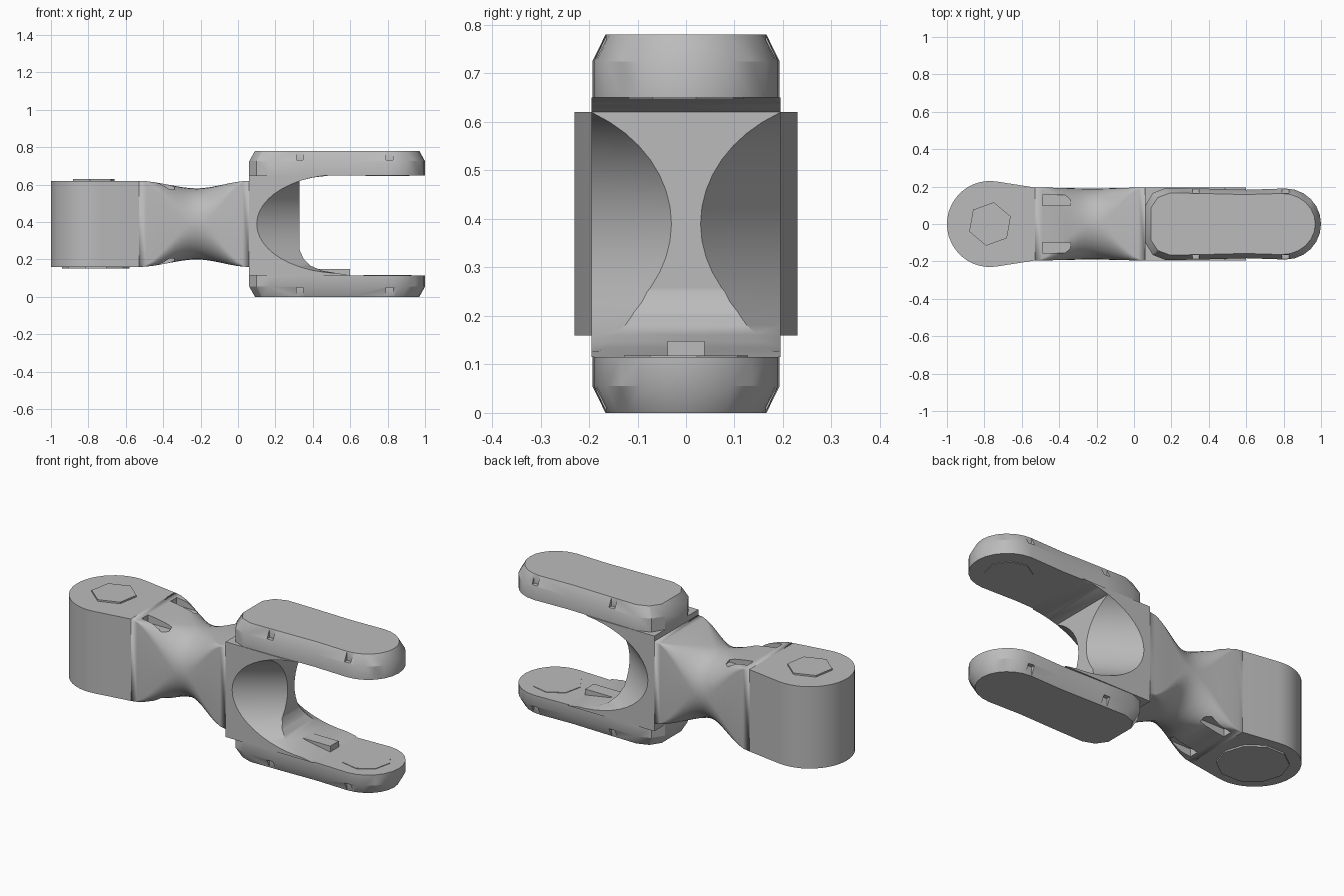
import bpy, bmesh, math
from mathutils import Matrix, Vector

if "Cube" in bpy.data.objects:
    bpy.data.objects.remove(bpy.data.objects["Cube"])

MID = 0.39           # height of the link's axis
HALF_W = 0.195       # half width of the body
HALF_H = 0.23        # half height of the body

grey = bpy.data.materials.new("plain_grey")
grey.use_nodes = True
colour = (0.5, 0.5, 0.5, 1)
grey.diffuse_color = colour
grey.node_tree.nodes["Principled BSDF"].inputs["Base Color"].default_value = colour


def finish(name, bm):
    bmesh.ops.remove_doubles(bm, verts=bm.verts, dist=1e-5)
    bmesh.ops.recalc_face_normals(bm, faces=bm.faces)
    mesh = bpy.data.meshes.new(name)
    bm.to_mesh(mesh)
    bm.free()
    mesh.materials.append(grey)
    obj = bpy.data.objects.new(name, mesh)
    bpy.context.collection.objects.link(obj)
    return obj


def loft(name, rings):
    """Skin a list of equal-length rings and cap both ends."""
    bm = bmesh.new()
    rows = [[bm.verts.new(p) for p in ring] for ring in rings]
    n = len(rows[0])
    for a, b in zip(rows, rows[1:]):
        for i in range(n):
            j = (i + 1) % n
            bm.faces.new((a[i], a[j], b[j], b[i]))
    bm.faces.new(rows[0])
    bm.faces.new(rows[-1])
    return finish(name, bm)


def prism(name, plan, z0, z1):
    return loft(name, [[(x, y, z) for x, y in plan] for z in (z0, z1)])


def arc(cx, r, start, end, steps):
    angles = [math.radians(start + (end - start) * i / steps) for i in range(steps + 1)]
    return [(cx + r * math.cos(a), r * math.sin(a)) for a in angles]


def polygon(cx, r, sides, turn):
    return arc(cx, r, turn, turn + 360, sides)[:-1]


def box(x0, x1, y0, y1, z0, z1):
    return prism("cutter", [(x0, y0), (x1, y0), (x1, y1), (x0, y1)], z0, z1)


def cut(obj, cutters):
    for cutter in cutters:
        mod = obj.modifiers.new("cut", "BOOLEAN")
        mod.operation, mod.solver, mod.object = "DIFFERENCE", "EXACT", cutter
        cutter.hide_render = True
    bpy.context.view_layer.update()
    graph = bpy.context.evaluated_depsgraph_get()
    mesh = bpy.data.meshes.new_from_object(obj.evaluated_get(graph))
    obj.modifiers.clear()
    obj.data = mesh
    for cutter in cutters:
        bpy.data.objects.remove(cutter)


parts = []

# Pivot barrel: teardrop plan with thin faceted caps
barrel = [(-0.53, HALF_W)] + arc(-0.77, 0.23, 81, 279, 24) + [(-0.53, -HALF_W)]
parts.append(prism("pivot_barrel", barrel, MID - HALF_H, MID + HALF_H))
parts.append(prism("pivot_top_cap", polygon(-0.77, 0.118, 6, 80), 0.61, 0.629))
parts.append(prism("pivot_bottom_cap", polygon(-0.76, 0.18, 10, 0), 0.151, 0.17))

# Waist: rectangular ends blending into a round middle
def waist_ring(x, t):
    ring = []
    for quarter in range(4):
        for i in range(9):
            a = math.radians(90 * quarter + 90 * i / 8)
            corner = math.radians(90 * quarter + 45)
            cy = math.copysign(HALF_W, math.cos(corner))
            cz = math.copysign(HALF_H, math.sin(corner))
            y = cy + (0.19 * math.cos(a) - cy) * t
            z = cz + (0.19 * math.sin(a) - cz) * t
            ring.append((x, y, MID + z))
    return ring


rings = []
for start, end, steps in ((-0.53, -0.22, range(9)), (0.06, -0.22, range(7, -1, -1))):
    for i in steps:
        u = i / 8
        rings.append(waist_ring(start + (end - start) * u, u * u * (3 - 2 * u)))
waist = loft("waist", rings)
pockets = []
for side in (-1, 1):
    y0, y1 = sorted((side * 0.1, side * 0.155))
    pockets.append(box(-0.49, -0.34, y0, y1, 0.575, 0.7))
    pockets.append(box(-0.49, -0.34, y0, y1, 0.08, 0.205))
cut(waist, pockets)
parts.append(waist)

# Yoke: side profile extruded across, scooped on both sides
profile = [(0.06, 0.115), (0.6, 0.115), (0.45, 0.14), (0.39, 0.165), (0.35, 0.205),
           (0.33, 0.25), (0.33, 0.62), (0.4, 0.638), (0.5, 0.65), (0.06, 0.65)]
yoke = loft("yoke", [[(x, y, z) for x, z in profile] for y in (-HALF_W, HALF_W)])
scoops = []
for side in (-1, 1):
    along = Vector((0.23, -0.165 * side, 0)).normalized()
    outward = Vector((0.165, 0.23 * side, 0)).normalized()
    middle = Vector((0.215, 0.1125 * side, MID)) + outward * 0.264
    bm = bmesh.new()
    bmesh.ops.create_cone(bm, cap_ends=True, segments=48, radius1=0.264, radius2=0.264, depth=1.0,
                          matrix=Matrix.Translation(middle - along * 0.25)
                          @ along.to_track_quat("Z", "Y").to_matrix().to_4x4())
    scoops.append(finish("scoop_cutter", bm))
cut(yoke, scoops)
parts.append(yoke)

# Fork arms: rounded plan, bevelled outer edge, small edge notches
upper_side = [(0.06, 0.1), (0.1, 0.165), (0.17, 0.193), (0.35, 0.19), (0.6, 0.183)]
plan = upper_side + arc(0.81, 0.19, 90, -90, 12) + [(x, -y) for x, y in reversed(upper_side)]
inset = [(0.53 + (x - 0.53) * 0.935, y * 0.86) for x, y in plan]


def fork_arm(name, inner, shoulder, outer):
    arm = loft(name, [[(x, y, z) for x, y in outline]
                      for outline, z in ((plan, inner), (plan, shoulder), (inset, outer))])
    z0, z1 = sorted((shoulder + (outer - shoulder) * 0.1, outer + (outer - shoulder)))
    notches = []
    for x in (0.33, 0.81):
        for y in (-0.225, 0.165):
            notches.append(box(x - 0.018, x + 0.018, y, y + 0.06, z0, z1))
    cut(arm, notches)
    parts.append(arm)


fork_arm("upper_fork_arm", 0.65, 0.725, 0.78)
fork_arm("lower_fork_arm", 0.115, 0.055, 0.0)

# Inner socket plates and the stop block
parts.append(prism("upper_socket_plate", polygon(0.8, 0.12, 8, 10), 0.647, 0.655))
parts.append(prism("lower_socket_plate", polygon(0.8, 0.13, 8, 10), 0.11, 0.118))
parts.append(prism("stop_block", [(0.4, -0.038), (0.6, -0.038), (0.6, 0.038), (0.4, 0.038)], 0.1, 0.148))

# Smooth the curved surfaces while keeping edges crisp
bpy.ops.object.select_all(action="DESELECT")
for part in parts:
    part.select_set(True)
bpy.context.view_layer.objects.active = parts[0]
bpy.ops.object.shade_smooth_by_angle(angle=math.radians(30))
